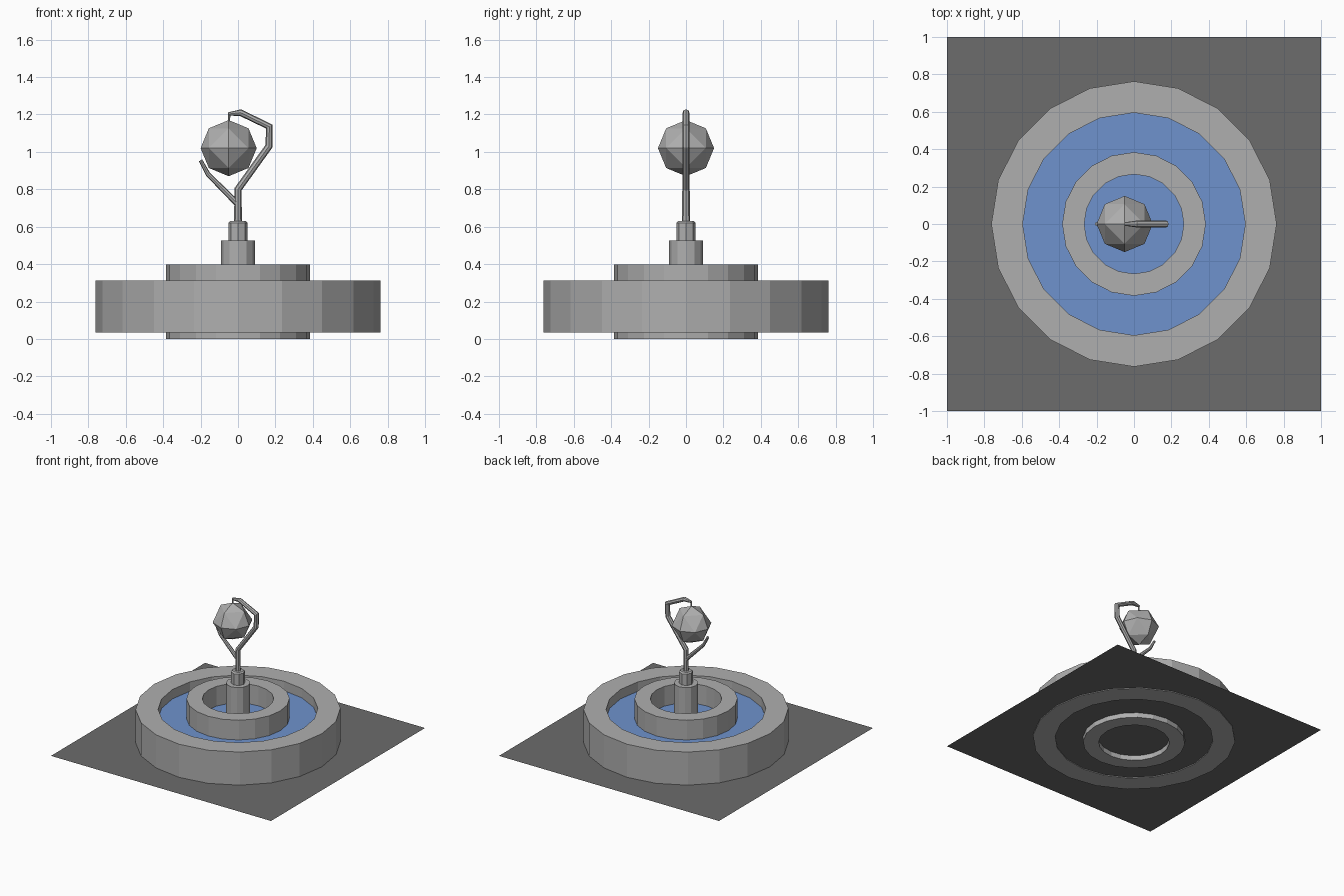
import bpy, bmesh, math
from itertools import product
from mathutils import Matrix, Vector

if "Cube" in bpy.data.objects:
    bpy.data.objects.remove(bpy.data.objects["Cube"])


def material(name, rgb):
    m = bpy.data.materials.new(name)
    m.diffuse_color = (*rgb, 1)
    m.use_nodes = True
    m.node_tree.nodes["Principled BSDF"].inputs["Base Color"].default_value = m.diffuse_color
    return m


blue = material("water_blue", (0.157, 0.29, 0.61))
dark = material("dark_paving", (0.15, 0.15, 0.15))
stone = material("grey_stone", (0.43, 0.43, 0.43))


def add_mesh(name, bm, mat=stone):
    bmesh.ops.recalc_face_normals(bm, faces=bm.faces)
    me = bpy.data.meshes.new(name)
    bm.to_mesh(me)
    bm.free()
    me.materials.append(mat)
    ob = bpy.data.objects.new(name, me)
    bpy.context.collection.objects.link(ob)
    return ob


def lathe(name, profile, sides, closed=False):
    """Revolve (radius, z) points; closed joins the profile into a ring, else caps it."""
    bm = bmesh.new()
    rows = [[bm.verts.new((r * math.sin(math.tau * i / sides),
                           r * math.cos(math.tau * i / sides), z))
             for i in range(sides)] for r, z in profile]
    pairs = list(zip(rows, rows[1:]))
    if closed:
        pairs.append((rows[-1], rows[0]))
    else:
        bm.faces.new(rows[0])
        bm.faces.new(rows[-1])
    for a, b in pairs:
        for i in range(sides):
            j = (i + 1) % sides
            bm.faces.new((a[i], a[j], b[j], b[i]))
    return add_mesh(name, bm)


def ring(name, inner, outer, z0, z1):
    return lathe(name, [(inner, z0), (outer, z0), (outer, z1), (inner, z1)], 20, True)


def branch(name, points):
    """Eight-sided tapering tube through (x, z, radius) points in the y = 0 plane."""
    cu = bpy.data.curves.new(name, 'CURVE')
    cu.dimensions = '3D'
    cu.bevel_depth = 1
    cu.bevel_resolution = 2
    cu.use_fill_caps = True
    cu.materials.append(stone)
    sp = cu.splines.new('POLY')
    sp.points.add(len(points) - 1)
    sp.use_smooth = False
    for p, (x, z, r) in zip(sp.points, points):
        p.co = (x, 0, z, 1)
        p.radius = r
    ob = bpy.data.objects.new(name, cu)
    bpy.context.collection.objects.link(ob)
    bpy.ops.object.select_all(action='DESELECT')
    bpy.context.view_layer.objects.active = ob
    ob.select_set(True)
    bpy.ops.object.convert(target='MESH')
    bpy.context.object.data.shade_flat()


# Paved ground sheet
bm = bmesh.new()
bmesh.ops.create_grid(bm, x_segments=1, y_segments=1, size=1,
                      matrix=Matrix.Translation((0, 0, 0.04)))
add_mesh("paving", bm, dark)

# Basin walls
ring("outer_wall", 0.595, 0.763, 0.034, 0.312)
ring("inner_wall", 0.266, 0.384, 0.0, 0.397)

# Water surface
bm = bmesh.new()
bmesh.ops.create_circle(bm, cap_ends=True, segments=20, radius=0.6,
                        matrix=Matrix.Translation((0, 0, 0.235)))
add_mesh("water", bm, blue)

# Central post and collar
lathe("post", [(0.09, 0.045), (0.09, 0.527)], 12)
lathe("collar", [(0.052, 0.52), (0.052, 0.62), (0.042, 0.63)], 8)

# Branching stem that holds the ball
branch("main_branch", [(0, 0.62, 0.021), (0, 0.8, 0.02), (0.165, 1.03, 0.02),
                       (0.168, 1.135, 0.02), (0.013, 1.21, 0.018), (-0.05, 1.203, 0.009)])
branch("side_branch", [(0.0, 0.72, 0.017), (-0.16, 0.88, 0.013), (-0.2, 0.955, 0.01)])
branch("hanger", [(-0.047, 1.21, 0.006), (-0.048, 1.15, 0.006)])

# Faceted ball: an octahedron split once and rounded out
bm = bmesh.new()
for d in product((-1, 0, 1), repeat=3):
    if sum(map(abs, d)) in (1, 2):
        bm.verts.new(Vector((-0.05, 0, 1.02)) + 0.15 * Vector(d).normalized())
bmesh.ops.convex_hull(bm, input=bm.verts)
add_mesh("ball", bm)
